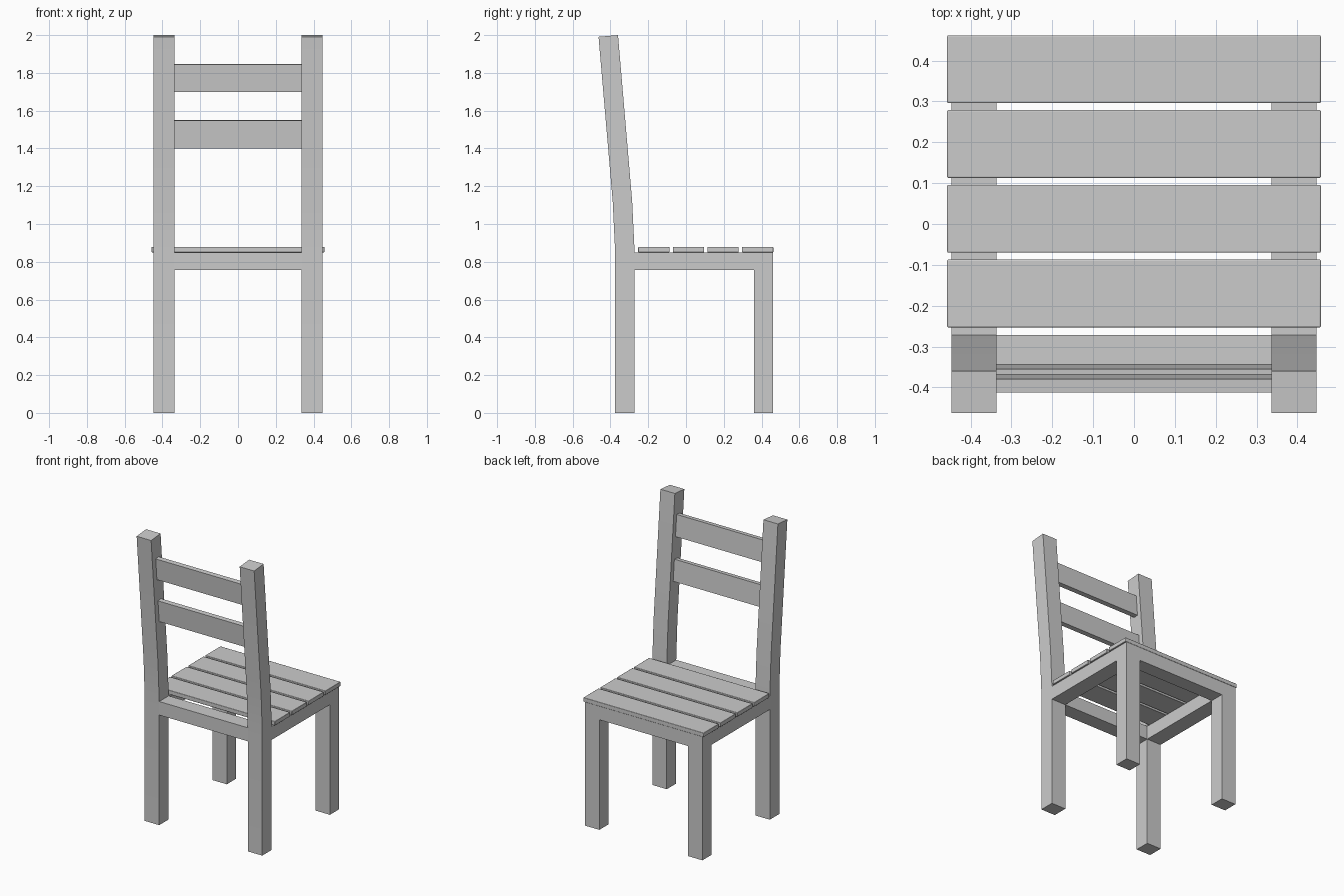
import bpy
import bmesh
import math
from mathutils import Matrix

cube = bpy.data.objects.get("Cube")
if cube:
    bpy.data.objects.remove(cube, do_unlink=True)

wood = bpy.data.materials.new("grey_wood")
wood.use_nodes = True
GREY = (0.6, 0.6, 0.6, 1.0)
wood.diffuse_color = GREY
wood.node_tree.nodes["Principled BSDF"].inputs["Base Color"].default_value = GREY


def add_object(name, bm):
    bmesh.ops.recalc_face_normals(bm, faces=bm.faces)
    mesh = bpy.data.meshes.new(name)
    bm.to_mesh(mesh)
    bm.free()
    mesh.materials.append(wood)
    obj = bpy.data.objects.new(name, mesh)
    bpy.context.collection.objects.link(obj)
    bpy.ops.object.select_all(action="DESELECT")
    obj.select_set(True)
    bpy.context.view_layer.objects.active = obj
    bpy.ops.object.shade_smooth_by_angle(angle=math.radians(30))
    return obj


def add_box(name, size, centre, tilt=0.0):
    bm = bmesh.new()
    bmesh.ops.create_cube(bm, size=1, matrix=Matrix.Translation(centre)
                          @ Matrix.Rotation(tilt, 4, "X")
                          @ Matrix.Diagonal((*size, 1)))
    return add_object(name, bm)


LEG_IN, LEG_OUT = 0.337, 0.447
BACK, BACK_IN, FRONT_IN, FRONT = -0.375, -0.272, 0.36, 0.46
APRON_LOW, APRON_TOP = 0.757, 0.85

# Side frames: front leg, apron and bent back post in one outline (y, z)
outline = [
    (BACK, 0), (BACK_IN, 0), (BACK_IN, APRON_LOW), (FRONT_IN, APRON_LOW),
    (FRONT_IN, 0), (FRONT, 0), (FRONT, APRON_TOP), (BACK_IN, APRON_TOP),
    (-0.285, 1.12), (-0.36, 2.0), (-0.463, 1.991), (-0.388, 1.12),
    (BACK, APRON_TOP),
]
for side, sign in (("left", 1), ("right", -1)):
    bm = bmesh.new()
    face = bm.faces.new([bm.verts.new((sign * LEG_IN, y, z)) for y, z in outline])
    extruded = bmesh.ops.extrude_face_region(bm, geom=[face], use_keep_orig=True)
    moved = [v for v in extruded["geom"] if isinstance(v, bmesh.types.BMVert)]
    bmesh.ops.translate(bm, verts=moved, vec=(sign * (LEG_OUT - LEG_IN), 0, 0))
    add_object(side + "_side_frame", bm)

# Cross aprons, flush with the legs
for name, y0, y1 in (("rear_apron", BACK, BACK_IN), ("front_apron", FRONT_IN, FRONT)):
    add_box(name, (2 * LEG_IN, y1 - y0, APRON_TOP - APRON_LOW),
            (0, (y0 + y1) / 2, (APRON_LOW + APRON_TOP) / 2))

# Backrest rails, leaning with the posts
for name, y, z in (("lower_back_rail", -0.365, 1.475), ("upper_back_rail", -0.39, 1.773)):
    add_box(name, (2 * LEG_IN, 0.033, 0.148), (0, y, z), math.radians(4.87))

# Seat slats with softened edges
for i in range(4):
    slat = add_box("seat_slat_%d" % (i + 1), (0.915, 0.166, 0.029),
                   (0, -0.17 + i * 0.183, 0.8645))
    bevel = slat.modifiers.new("soft_edges", "BEVEL")
    bevel.width = 0.003
    bevel.segments = 2
